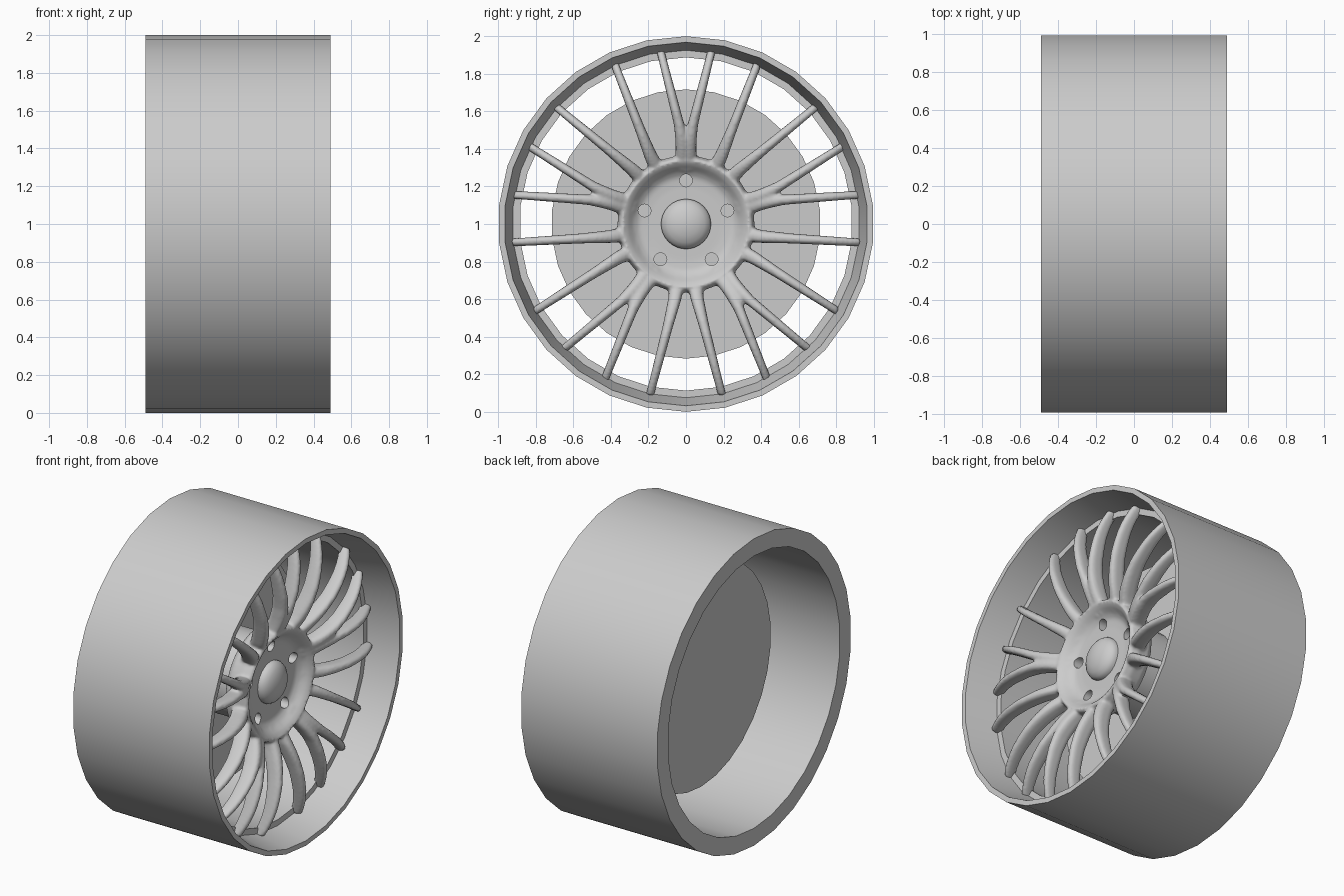
import bpy, bmesh, math

if "Cube" in bpy.data.objects:
    bpy.data.objects.remove(bpy.data.objects["Cube"])

CZ = 1.0  # axle height


def material(name, v):
    m = bpy.data.materials.new(name)
    m.diffuse_color = (v, v, v, 1)
    m.use_nodes = True
    m.node_tree.nodes["Principled BSDF"].inputs["Base Color"].default_value = m.diffuse_color
    return m


GREY = material("plain_grey", 0.6)


def finish(name, bm):
    bmesh.ops.remove_doubles(bm, verts=bm.verts, dist=1e-5)
    bmesh.ops.recalc_face_normals(bm, faces=bm.faces)
    me = bpy.data.meshes.new(name)
    bm.to_mesh(me)
    bm.free()
    ob = bpy.data.objects.new(name, me)
    bpy.context.collection.objects.link(ob)
    me.materials.append(GREY)
    return ob


def activate(ob):
    bpy.ops.object.select_all(action='DESELECT')
    ob.select_set(True)
    bpy.context.view_layer.objects.active = ob


def smooth(ob, deg=30):
    activate(ob)
    bpy.ops.object.shade_smooth_by_angle(angle=math.radians(deg))


def polar(x, r, a):
    return (x, r * math.sin(a), CZ + r * math.cos(a))


def lathe(bm, profile, n, closed=False):
    """Revolve (x, r) points about the axle."""
    rings = [[bm.verts.new(polar(x, r, 2 * math.pi * i / n)) for x, r in profile]
             for i in range(n)]
    m = len(profile)
    for i in range(n):
        a, b = rings[i], rings[(i + 1) % n]
        for j in range(m if closed else m - 1):
            k = (j + 1) % m
            bm.faces.new((a[j], a[k], b[k], b[j]))


def lathe_part(name, profile, n, closed=False):
    bm = bmesh.new()
    lathe(bm, profile, n, closed)
    ob = finish(name, bm)
    smooth(ob)
    return ob


def interp(table, u):
    for (u0, v0), (u1, v1) in zip(table, table[1:]):
        if u <= u1:
            t = max(0.0, (u - u0) / (u1 - u0))
            return v0 + (v1 - v0) * t
    return table[-1][1]


# front height of a spoke along its radius
FRONT = [(.28, .27), (.34, .315), (.42, .355), (.50, .38), (.60, .395), (.70, .392),
         (.78, .378), (.86, .35), (.935, .31)]
DEPTH = [(.28, .12), (.45, .115), (.93, .075)]
WIDTH = [(.28, .085), (.40, .072), (.55, .056), (.93, .043)]
# sideways offset of the two kinds of forked spoke
NARROW = [(.28, .018), (.42, .02), (.52, .034), (.93, .138)]
WIDE = [(.28, .05), (.38, .055), (.50, .085), (.91, .192)]


def spoke(bm, angle, side, path, tip):
    rows, n, k = [], 16, 10
    for i in range(n + 1):
        u = .28 + (tip - .28) * i / n
        w, d = interp(WIDTH, u), interp(DEPTH, u)
        v, xc = side * interp(path, u), interp(FRONT, u) - d / 2
        row = []
        for j in range(k):
            t = 2 * math.pi * (j + .5) / k
            c, s = math.cos(t), math.sin(t)
            dv = w / 2 * math.copysign(abs(c) ** .7, c)
            dx = d / 2 * math.copysign(abs(s) ** .7, s)
            y, z = v + dv, u
            row.append(bm.verts.new((xc + dx,
                                     y * math.cos(angle) + z * math.sin(angle),
                                     CZ + z * math.cos(angle) - y * math.sin(angle))))
        rows.append(row)
    for a, b in zip(rows, rows[1:]):
        for j in range(k):
            bm.faces.new((a[j], a[(j + 1) % k], b[(j + 1) % k], b[j]))
    bm.faces.new(rows[0])
    bm.faces.new(rows[-1])


# barrel with front lip and inner ledge
lathe_part("rim_barrel", [(.49, 1), (.49, .968), (.285, .925), (.285, .887),
                          (-.49, .887), (-.49, 1)], 30, True)

# brake disc and axle hub behind the spokes
lathe_part("brake_disc", [(-.11, 0), (-.11, .717), (-.07, .717), (-.07, 0)], 30)
lathe_part("axle_hub", [(-.08, 0), (-.08, .27), (.17, .27), (.17, 0)], 30)

# dished hub fused with forked spokes
bm = bmesh.new()
lathe(bm, [(.14, 0), (.14, .33), (.18, .36), (.26, .365), (.31, .35), (.315, .335),
           (.295, .31), (.26, .28), (.24, .25), (.235, .2), (.235, 0)], 60)
for g in range(5):
    a = 2 * math.pi * g / 5
    for side in (-1, 1):
        spoke(bm, a, side, NARROW, .925)
        spoke(bm, a + math.pi / 5, side, WIDE, .912)
spokes = finish("hub_and_spokes", bm)
activate(spokes)
rm = spokes.modifiers.new("fuse", 'REMESH')
rm.mode = 'VOXEL'
rm.voxel_size = .0095
sm = spokes.modifiers.new("fillet", 'SMOOTH')
sm.factor = .5
sm.iterations = 5
for mod in ("fuse", "fillet"):
    bpy.ops.object.modifier_apply(modifier=mod)

# five bolt holes
bm = bmesh.new()
for g in range(5):
    a = 2 * math.pi * g / 5
    loops = []
    for x in (.185, .40):
        c = polar(x, .232, a)
        loops.append([bm.verts.new((x, c[1] + .034 * math.cos(t), c[2] + .034 * math.sin(t)))
                      for t in (2 * math.pi * i / 20 for i in range(20))])
    for i in range(20):
        j = (i + 1) % 20
        bm.faces.new((loops[0][i], loops[0][j], loops[1][j], loops[1][i]))
    bm.faces.new(loops[0])
    bm.faces.new(loops[1])
cutter = finish("bolt_hole_cutter", bm)
cutter.hide_render = True
activate(spokes)
bo = spokes.modifiers.new("bolts", 'BOOLEAN')
bo.operation = 'DIFFERENCE'
bo.solver = 'EXACT'
bo.object = cutter
bpy.ops.object.modifier_apply(modifier="bolts")
bpy.data.objects.remove(cutter, do_unlink=True)
smooth(spokes, 45)

# domed centre cap
lathe_part("centre_cap", [(.22, 0), (.22, .133), (.25, .133), (.27, .122), (.288, .1),
                          (.302, .065), (.309, .03), (.311, 0)], 32)
